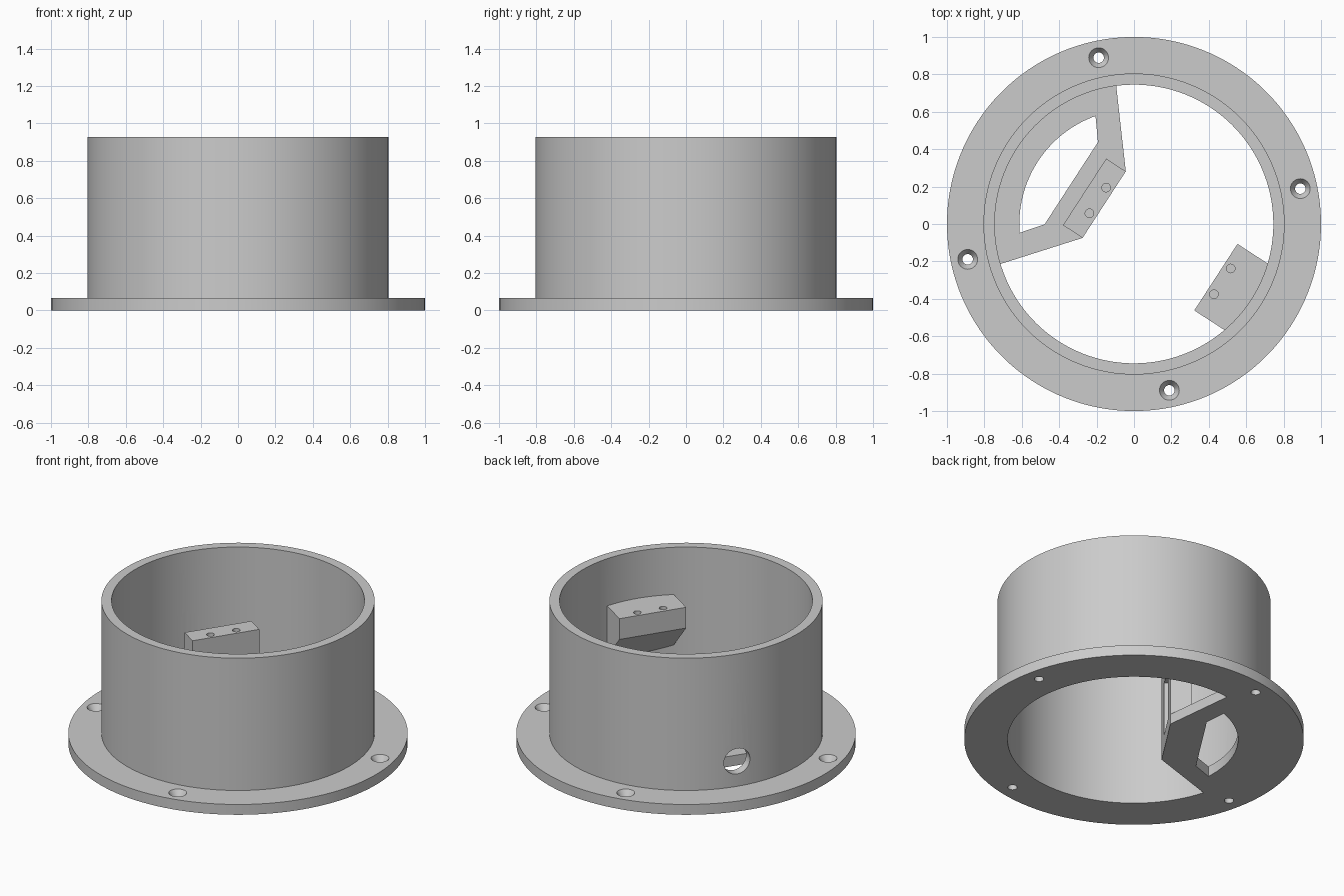
import bpy, bmesh, math
from mathutils import Matrix

cube = bpy.data.objects.get("Cube")
if cube:
    bpy.data.objects.remove(cube, do_unlink=True)

grey = bpy.data.materials.new("plain_grey")
grey.use_nodes = True
grey.diffuse_color = (0.6, 0.6, 0.6, 1)
bsdf = next(n for n in grey.node_tree.nodes if n.type == 'BSDF_PRINCIPLED')
bsdf.inputs["Base Color"].default_value = grey.diffuse_color

BASE = 0.067      # flange and plate thickness
INNER = 0.745     # tube bore radius
OUTER = 0.805
BURIED = 0.775    # parts end inside the tube wall
MOUNT_TOP = 0.62
HALF = 0.212      # half length of both mounts


def to_object(name, bm):
    bmesh.ops.recalc_face_normals(bm, faces=bm.faces)
    mesh = bpy.data.meshes.new(name)
    bm.to_mesh(mesh)
    bm.free()
    mesh.materials.append(grey)
    obj = bpy.data.objects.new(name, mesh)
    bpy.context.collection.objects.link(obj)
    return obj


def lathe(name, profile, steps, closed=False, at=(0, 0)):
    """Turn (radius, z) points about the z axis; open profiles get end caps."""
    bm = bmesh.new()
    rings = [[bm.verts.new((at[0] + r * math.cos(math.tau * i / steps),
                            at[1] + r * math.sin(math.tau * i / steps), z))
              for i in range(steps)] for r, z in profile]
    pairs = list(zip(rings, rings[1:]))
    if closed:
        pairs.append((rings[-1], rings[0]))
    else:
        bm.faces.new(rings[0])
        bm.faces.new(rings[-1])
    for a, b in pairs:
        for i in range(steps):
            j = (i + 1) % steps
            bm.faces.new((a[i], a[j], b[j], b[i]))
    return to_object(name, bm)


def prism(name, points, direction):
    bm = bmesh.new()
    face = bm.faces.new([bm.verts.new(p) for p in points])
    extruded = bmesh.ops.extrude_face_region(bm, geom=[face])["geom"]
    moved = [v for v in extruded if isinstance(v, bmesh.types.BMVert)]
    bmesh.ops.translate(bm, verts=moved, vec=direction)
    return to_object(name, bm)


def box(name, x0, x1, half, z0, z1):
    return prism(name, [(x0, -half, z0), (x1, -half, z0), (x1, half, z0), (x0, half, z0)],
                 (0, 0, z1 - z0))


def arc(radius, start, end, z, steps=32):
    angles = [math.radians(start + (end - start) * i / steps) for i in range(steps + 1)]
    return [(radius * math.cos(a), radius * math.sin(a), z) for a in angles]


def combine(target, tool, operation):
    mod = target.modifiers.new(operation.lower(), 'BOOLEAN')
    mod.operation = operation
    mod.solver = 'EXACT'
    mod.object = tool
    bpy.context.view_layer.objects.active = target
    bpy.ops.object.modifier_apply(modifier=mod.name)
    bpy.data.objects.remove(tool, do_unlink=True)


# Flange and tube in one turned body
housing = lathe("flanged_housing", [(INNER, 0), (1, 0), (1, BASE), (OUTER, BASE),
                                    (OUTER, 0.927), (INNER, 0.927)], 128, closed=True)

# Floor plate with a curved window
plate = prism("floor_plate", [(-0.19, HALF, 0)] + arc(BURIED, 130.3, 229.7, 0)
              + [(-0.19, -HALF, 0)], (0, 0, BASE))
window = prism("plate_window", [(-0.40, 0.262, -0.1)] + arc(0.613, 142.6, 217.4, -0.1)
               + [(-0.40, -0.262, -0.1)], (0, 0, 0.3))
combine(plate, window, 'DIFFERENCE')
combine(housing, plate, 'UNION')

# Upright post on the plate, with a shallow groove facing the middle
post = box("post", -0.315, -0.19, HALF, 0, MOUNT_TOP)
combine(post, box("groove", -0.225, -0.1, 0.085, 0.1, 0.45), 'DIFFERENCE')
combine(housing, post, 'UNION')

# Wall bracket with a sloping underside
bracket = prism("wall_bracket", [(0.522, -HALF, MOUNT_TOP), (0.522, -HALF, 0.485),
                                 (0.80, -HALF, 0.207), (0.80, -HALF, MOUNT_TOP)],
                (0, 2 * HALF, 0))
combine(bracket, lathe("limit", [(BURIED, 0), (BURIED, 1)], 128), 'INTERSECT')
combine(housing, bracket, 'UNION')

# Screw holes in both mounts
for x in (-0.231, 0.563):
    for y in (-0.082, 0.082):
        combine(housing, lathe("screw_hole", [(0.023, 0.48), (0.023, 0.7)], 24, at=(x, y)),
                'DIFFERENCE')

# Four countersunk flange holes
for k in range(4):
    a = math.radians(45 + 90 * k)
    drill = lathe("countersink", [(0.028, -0.05), (0.028, 0.03), (0.053, BASE), (0.053, 0.09)],
                  32, at=(0.909 * math.cos(a), 0.909 * math.sin(a)))
    combine(housing, drill, 'DIFFERENCE')

# Cable hole through the wall behind the post
drill = lathe("cable_hole", [(0.083, -0.95), (0.083, -0.65)], 40)
drill.data.transform(Matrix.Translation((0, 0, 0.23)) @ Matrix.Rotation(math.pi / 2, 4, 'Y'))
combine(housing, drill, 'DIFFERENCE')

# Turn the whole part to its final heading
housing.data.transform(Matrix.Rotation(math.radians(-33), 4, 'Z'))
bpy.ops.object.select_all(action='DESELECT')
housing.select_set(True)
bpy.context.view_layer.objects.active = housing
bpy.ops.object.shade_smooth_by_angle(angle=math.radians(30))
